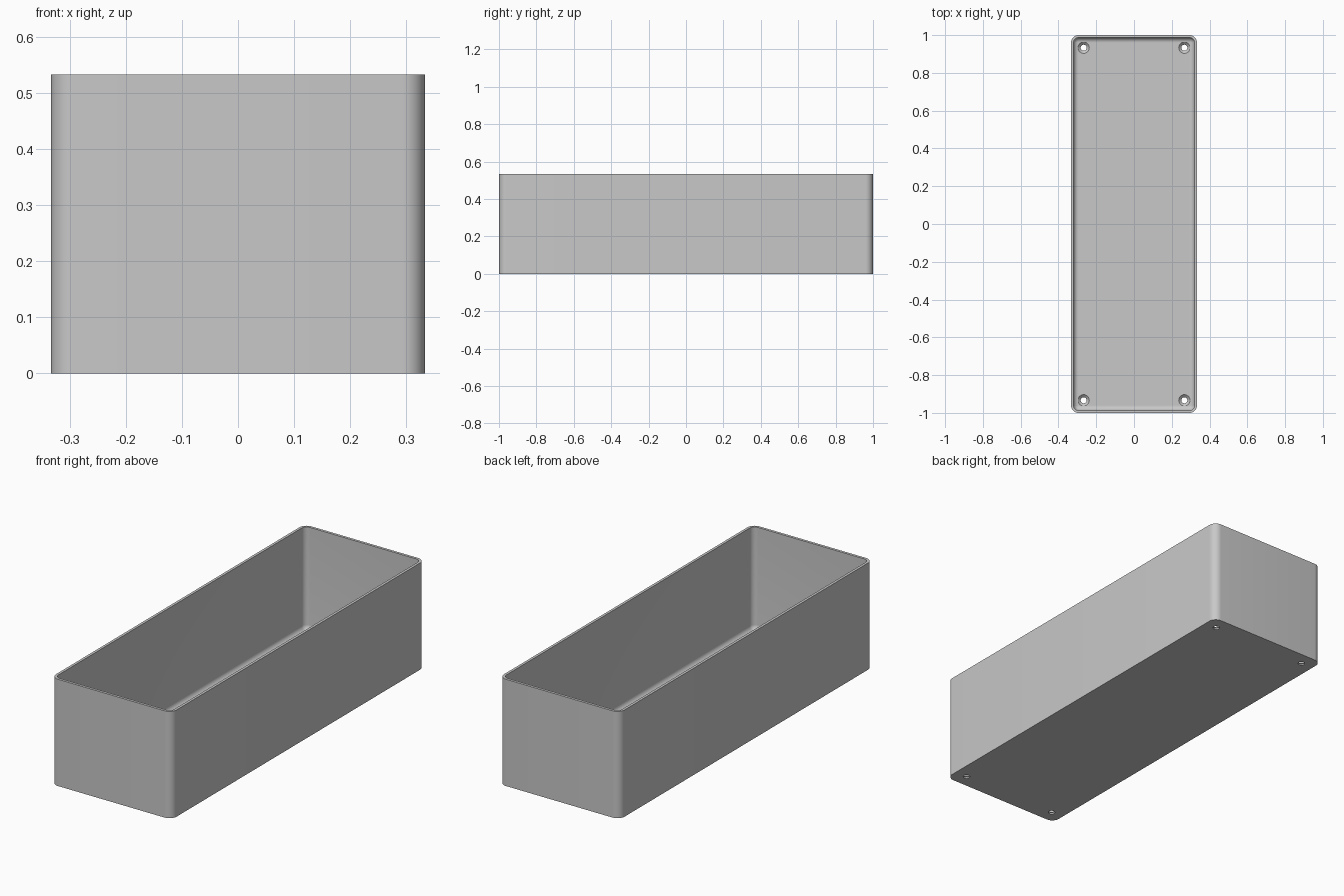
import bpy, bmesh, math

if "Cube" in bpy.data.objects:
    bpy.data.objects.remove(bpy.data.objects["Cube"])

HX, HY, HZ = 0.3333, 1.0, 0.5333   # half width, half length, height
R, WALL, FLOOR, FILLET = 0.04, 0.0133, 0.02, 0.0255
SEG = 10

grey = bpy.data.materials.new("grey plastic")
grey.diffuse_color = (0.58, 0.58, 0.58, 1)
grey.use_nodes = True
grey.node_tree.nodes["Principled BSDF"].inputs["Base Color"].default_value = grey.diffuse_color


def rounded_ring(bm, inset, z):
    """Rounded rectangle of vertices, inset from the outer outline."""
    r = R - inset
    ring = []
    for q, (sx, sy) in enumerate(((1, 1), (-1, 1), (-1, -1), (1, -1))):
        for i in range(SEG + 1):
            a = (q + i / SEG) * math.pi / 2
            ring.append(bm.verts.new((sx * (HX - R) + r * math.cos(a),
                                      sy * (HY - R) + r * math.sin(a), z)))
    return ring


def bridge(bm, a, b):
    n = len(a)
    for i in range(n):
        bm.faces.new((a[i], a[(i + 1) % n], b[(i + 1) % n], b[i]))


def finish(bm, name):
    bmesh.ops.recalc_face_normals(bm, faces=bm.faces)
    mesh = bpy.data.meshes.new(name)
    bm.to_mesh(mesh)
    bm.free()
    mesh.materials.append(grey)
    obj = bpy.data.objects.new(name, mesh)
    bpy.context.collection.objects.link(obj)
    return obj


# Open tray: outer wall, rim, inner wall, floor fillet
bm = bmesh.new()
section = [(0, 0), (0, HZ), (WALL, HZ)]
for i in range(9):
    a = i / 8 * math.pi / 2
    section.append((WALL + FILLET * (1 - math.cos(a)),
                    FLOOR + FILLET * (1 - math.sin(a))))
rings = [rounded_ring(bm, d, z) for d, z in section]
for a, b in zip(rings, rings[1:]):
    bridge(bm, a, b)
bm.faces.new(rings[0])
bm.faces.new(rings[-1])
tray = finish(bm, "tray")

# Countersunk screw holes in the four corners of the floor
bm = bmesh.new()
hole_profile = [(0.016, -0.02), (0.016, 0.007), (0.03, FLOOR), (0.03, 0.06)]
for sx in (-1, 1):
    for sy in (-1, 1):
        loops = [[bm.verts.new((sx * 0.2667 + r * math.cos(k * math.tau / 32),
                                sy * 0.9333 + r * math.sin(k * math.tau / 32), z))
                  for k in range(32)] for r, z in hole_profile]
        for a, b in zip(loops, loops[1:]):
            bridge(bm, a, b)
        bm.faces.new(loops[0])
        bm.faces.new(loops[-1])
cutter = finish(bm, "screw_hole_cutter")
cutter.hide_render = True

cut = tray.modifiers.new("screw holes", 'BOOLEAN')
cut.operation = 'DIFFERENCE'
cut.solver = 'EXACT'
cut.object = cutter
bpy.context.view_layer.objects.active = tray
tray.select_set(True)
bpy.ops.object.modifier_apply(modifier=cut.name)
bpy.data.objects.remove(cutter)
bpy.ops.object.shade_smooth_by_angle(angle=math.radians(30))
